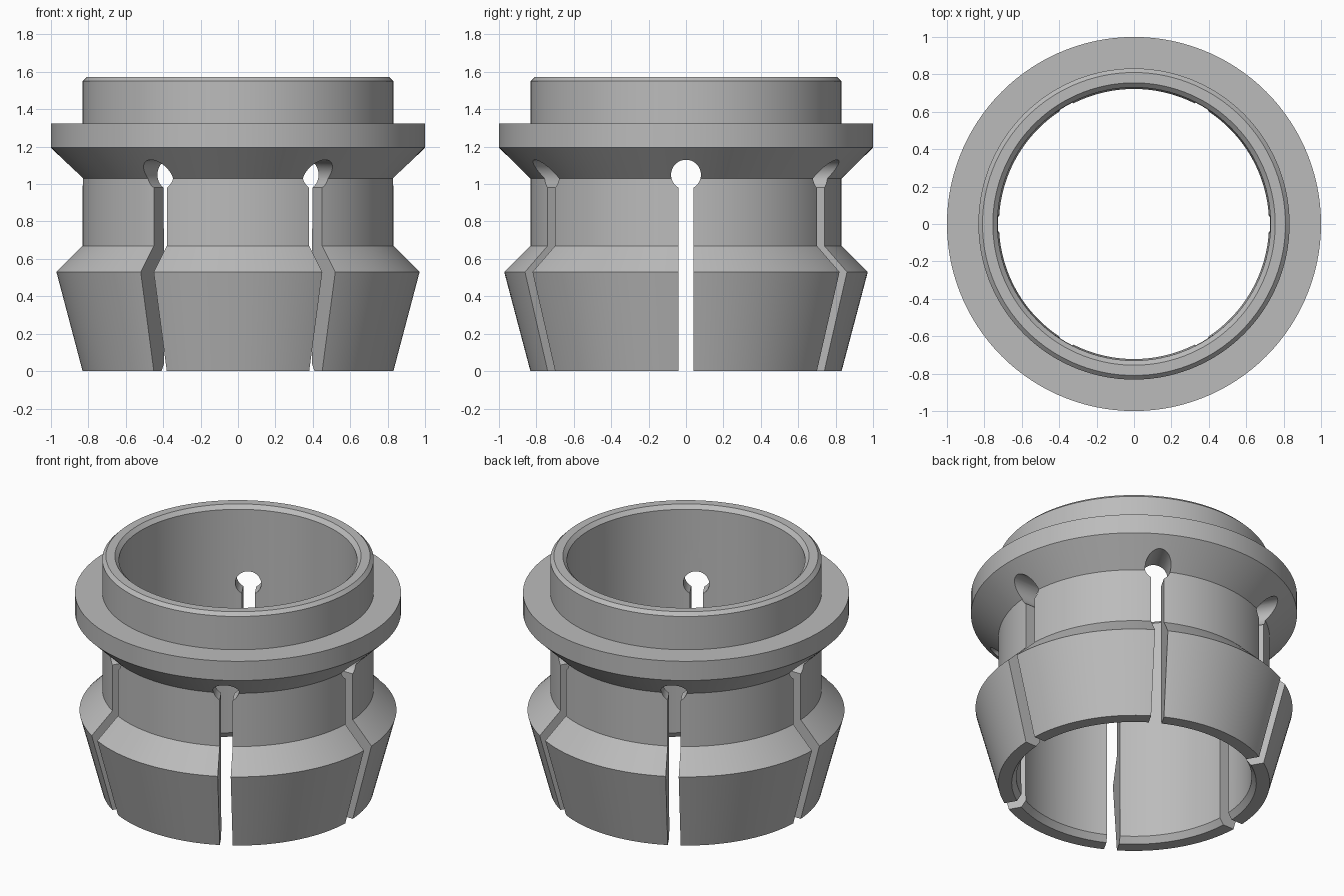
import bpy, bmesh, math
from mathutils import Matrix

if "Cube" in bpy.data.objects:
    bpy.data.objects.remove(bpy.data.objects["Cube"])

SEGMENTS = 120
SLOTS = 6

grey = bpy.data.materials.new("plain grey")
grey.diffuse_color = (0.5, 0.5, 0.5, 1)
grey.use_nodes = True
grey.node_tree.nodes["Principled BSDF"].inputs["Base Color"].default_value = grey.diffuse_color


def make_object(name, bm):
    bmesh.ops.recalc_face_normals(bm, faces=bm.faces[:])
    mesh = bpy.data.meshes.new(name)
    bm.to_mesh(mesh)
    bm.free()
    mesh.materials.append(grey)
    obj = bpy.data.objects.new(name, mesh)
    bpy.context.collection.objects.link(obj)
    return obj


# Collet sleeve: closed (radius, height) section turned around z
profile = [
    (0.75, 0), (0.832, 0), (0.972, 0.53), (0.832, 0.67), (0.832, 1.03),
    (1.0, 1.195), (1.0, 1.325), (0.832, 1.325), (0.832, 1.55), (0.81, 1.572),
    (0.755, 1.572), (0.73, 1.547), (0.722, 0.04),
]
bm = bmesh.new()
rings = []
for i in range(SEGMENTS):
    a = 2 * math.pi * i / SEGMENTS
    rings.append([bm.verts.new((r * math.cos(a), r * math.sin(a), z)) for r, z in profile])
n = len(profile)
for i in range(SEGMENTS):
    r0, r1 = rings[i], rings[(i + 1) % SEGMENTS]
    for j in range(n):
        k = (j + 1) % n
        bm.faces.new((r0[j], r1[j], r1[k], r0[k]))
sleeve = make_object("collet_sleeve", bm)

# Keyhole slots: narrow cut from the bottom ending in a round relief hole
HALF, HOLE, HOLE_Z = 0.04, 0.08, 1.05
start = math.asin(HALF / HOLE)
outline = [(-HALF, -0.1), (HALF, -0.1)]
for i in range(33):
    a = -math.pi / 2 + start + (2 * math.pi - 2 * start) * i / 32
    outline.append((HOLE * math.cos(a), HOLE_Z + HOLE * math.sin(a)))

bm = bmesh.new()
for s in range(SLOTS):
    turn = Matrix.Rotation(2 * math.pi * s / SLOTS, 4, 'Z')
    face = bm.faces.new([bm.verts.new(turn @ Matrix.Translation((0.5, y, z)).translation)
                         for y, z in outline])
    out = bmesh.ops.extrude_face_region(bm, geom=[face])
    moved = [v for v in out["geom"] if isinstance(v, bmesh.types.BMVert)]
    bmesh.ops.translate(bm, verts=moved, vec=turn.to_3x3() @ Matrix.Translation((0.7, 0, 0)).translation)
cutter = make_object("slot_cutter", bm)
cutter.hide_render = True
cutter.hide_viewport = True

# Cut the slots and apply
cut = sleeve.modifiers.new("slots", 'BOOLEAN')
cut.operation = 'DIFFERENCE'
cut.solver = 'EXACT'
cut.object = cutter
bpy.context.view_layer.objects.active = sleeve
sleeve.select_set(True)
bpy.ops.object.modifier_apply(modifier=cut.name)
bpy.data.objects.remove(cutter)

# Smooth round surfaces, crisp machined edges
bpy.ops.object.shade_smooth_by_angle(angle=math.radians(20))
